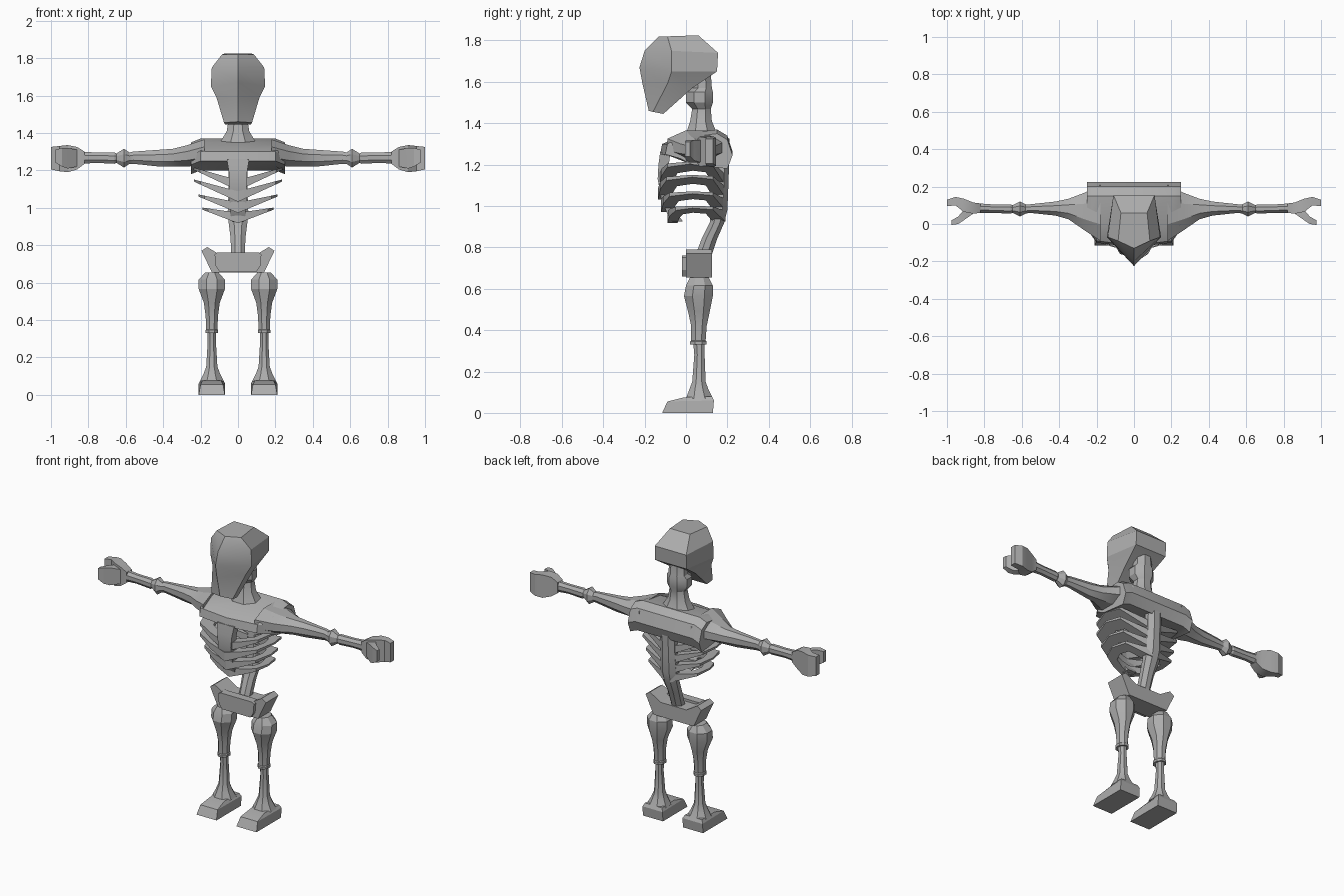
import bpy, bmesh, math

bone = bpy.data.materials.new("bone_grey")
bone.diffuse_color = (0.42, 0.42, 0.42, 1)


def loft(name, rings, mirror=False, angle=25):
    """Skin a list of equal-length rings, cap both ends, optionally mirror in x."""
    bm = bmesh.new()
    vr = [[bm.verts.new(p) for p in r] for r in rings]
    n = len(rings[0])
    for a, b in zip(vr, vr[1:]):
        for i in range(n):
            j = (i + 1) % n
            bm.faces.new((a[i], a[j], b[j], b[i]))
    bm.faces.new(vr[0])
    bm.faces.new(vr[-1])
    bmesh.ops.recalc_face_normals(bm, faces=bm.faces[:])
    me = bpy.data.meshes.new(name)
    bm.to_mesh(me)
    bm.free()
    me.materials.append(bone)
    ob = bpy.data.objects.new(name, me)
    bpy.context.collection.objects.link(ob)
    bpy.ops.object.select_all(action='DESELECT')
    ob.select_set(True)
    bpy.context.view_layer.objects.active = ob
    bpy.ops.object.shade_smooth_by_angle(angle=math.radians(angle))
    if mirror:
        ob.modifiers.new("mirror", 'MIRROR')
    return ob


def octagon(u0, u1, v0, v1):
    """Flat-sided octagon filling the given rectangle."""
    k = 1 / math.cos(math.pi / 8)
    out = []
    for i in range(8):
        a = math.pi / 8 + i * math.pi / 4
        out.append(((u0 + u1) / 2 + (u1 - u0) / 2 * k * math.cos(a),
                    (v0 + v1) / 2 + (v1 - v0) / 2 * k * math.sin(a)))
    return out


def box(u0, u1, v0, v1):
    return [(u0, v0), (u1, v0), (u1, v1), (u0, v1)]


def upright(shape, z, x0, x1, y0, y1):
    return [(x, y, z) for x, y in shape(x0, x1, y0, y1)]


def sideways(shape, x, y0, y1, z0, z1):
    return [(x, y, z) for y, z in shape(y0, y1, z0, z1)]


def both(front, side, back):
    """Five-sided ring from a front point and one half."""
    m = lambda p: (-p[0], p[1], p[2])
    return [front, side, back, m(back), m(side)]


# Skull: pointed face, narrow jaw
loft("skull", [
    both((0, -.13, 1.82), (.085, -.09, 1.82), (.07, .06, 1.825)),
    both((0, -.20, 1.75), (.14, -.07, 1.75), (.11, .155, 1.74)),
    both((0, -.225, 1.67), (.145, -.07, 1.65), (.11, .15, 1.65)),
    both((0, -.21, 1.59), (.115, -.09, 1.59), (.09, .03, 1.57)),
    both((0, -.18, 1.46), (.075, -.16, 1.455), (.07, -.11, 1.445)),
])

# Neck vertebrae
loft("neck", [upright(octagon, z, -w, w, a, b) for z, w, a, b in [
    (1.64, .05, .03, .12), (1.57, .055, .03, .125), (1.55, .07, .0, .13),
    (1.50, .07, .0, .13), (1.47, .05, .03, .12), (1.41, .06, .02, .125),
    (1.35, .095, .0, .15)]])


# Shoulder girdle: cross-sections running across x
def girdle(x, front, zdrop):
    pts = [(front, 1.25), (front + .01, 1.30), (.0, 1.35), (.15, 1.37),
           (.20, 1.34), (.225, 1.265), (.20, 1.20), (.03, 1.22)]
    return [(x, y, z - zdrop) for y, z in pts]


loft("shoulder_girdle", [girdle(-.25, -.03, .02), girdle(-.2, -.10, 0),
                         girdle(0, -.125, 0),
                         girdle(.2, -.10, 0), girdle(.25, -.03, .02)])

# Arm: shoulder taper, elbow knob, forearm
loft("arm", [sideways(octagon, *s) for s in [
    (.18, -.09, .21, 1.23, 1.365), (.27, -.03, .165, 1.22, 1.335),
    (.35, .025, .135, 1.22, 1.315), (.42, .045, .12, 1.22, 1.31),
    (.56, .06, .105, 1.235, 1.30), (.58, .055, .105, 1.235, 1.295),
    (.61, .04, .12, 1.215, 1.315), (.65, .06, .10, 1.24, 1.29),
    (.66, .055, .105, 1.235, 1.295), (.76, .06, .105, 1.24, 1.295),
    (.83, .06, .11, 1.235, 1.30)]], True)

# Hand: palm curving into the fingers, plus a forward thumb
loft("hand", [sideways(box, *s) for s in [
    (.82, .06, .11, 1.235, 1.30), (.86, .055, .115, 1.205, 1.325),
    (.91, .065, .135, 1.19, 1.335), (.955, .10, .145, 1.195, 1.33),
    (1.0, .095, .13, 1.205, 1.325)]], True)
loft("thumb", [sideways(box, *s) for s in [
    (.86, .055, .10, 1.22, 1.31), (.91, .02, .075, 1.21, 1.32),
    (.94, .0, .04, 1.22, 1.32), (.975, -.005, .02, 1.24, 1.31)]], True)

# Breastbone
loft("breastbone", [upright(box, z, -w, w, a, a + .05) for z, w, a in [
    (1.26, .06, -.125), (1.20, .05, -.133), (1.13, .045, -.137),
    (1.04, .045, -.12), (.96, .04, -.09), (.925, .03, -.065)]])

# Ribs: V-shaped hoops, thin at the outer tips, closing on the spine
for i, (w, z0, rise, yf) in enumerate([
        (.24, 1.12, .09, -.130), (.235, 1.06, .085, -.135),
        (.21, 1.00, .065, -.120), (.19, .945, .05, -.09)]):
    path = [(.0, yf), (.45 * w, yf + .01), (.85 * w, yf + .04), (w, .03),
            (.9 * w, .13), (.02, .19)]
    rings = []
    for x, y in path:
        xi, yi = x * .7, .04 + (y - .04) * .62
        ring = []
        for px, py in ((x, y), (xi, yi)):
            t = px / w
            zc, h = z0 + rise * t, .028 * (1 - .8 * t)
            ring += [(px, py, zc - h), (px, py, zc + h)]
        rings.append([ring[0], ring[1], ring[3], ring[2]])
    loft("rib_%d" % (i + 1), rings, True)

# Spine sweeping forward to the pelvis
loft("spine", [upright(octagon, z, -w, w, a, b) for z, w, a, b in [
    (1.26, .05, .14, .21), (1.10, .05, .13, .205), (.98, .055, .12, .20),
    (.92, .05, .115, .185), (.84, .04, .075, .15), (.72, .035, .03, .11)]])

# Pelvis: flared wings over a bowl, with a front bar
outline = [(-.14, .655), (.14, .655), (.195, .77), (.165, .79),
           (.09, .745), (-.09, .745), (-.165, .79), (-.195, .77)]
loft("pelvis", [[(x, y, z) for x, z in outline] for y in (.0, .125)])
loft("pelvis_front_bar", [upright(box, z, -w, w, -.02, .03) for z, w in [
    (.66, .10), (.69, .12), (.75, .125), (.76, .11)]])

# Thigh and knee
loft("thigh", [upright(octagon, z, .14 - w, .14 + w, a, b) for z, w, a, b in [
    (.655, .035, .02, .11), (.615, .07, .0, .13), (.565, .07, -.01, .13),
    (.49, .042, .01, .115), (.42, .033, .025, .10), (.35, .03, .025, .095),
    (.345, .034, .02, .10), (.33, .034, .02, .10)]], True)

# Shin and ankle
loft("shin", [upright(octagon, z, .14 - w, .14 + w, a, b) for z, w, a, b in [
    (.34, .022, .035, .09), (.28, .022, .04, .09), (.15, .03, .03, .095),
    (.11, .045, .015, .11), (.07, .065, .0, .13)]], True)

# Foot: low wedge with the toe forward
loft("foot", [sideways_ring for sideways_ring in [
    [(x, y, z) for x, y, z in [
        (.07, -.115, 0), (.21, -.115, 0), (.21, .13, 0), (.07, .13, 0)]],
    [(x, y, z) for x, y, z in [
        (.08, -.09, .055), (.20, -.09, .055), (.21, .135, .06), (.07, .135, .06)]],
    [(x, y, z) for x, y, z in [
        (.09, -.01, .075), (.19, -.01, .075), (.20, .125, .08), (.08, .125, .08)]],
]], True)
